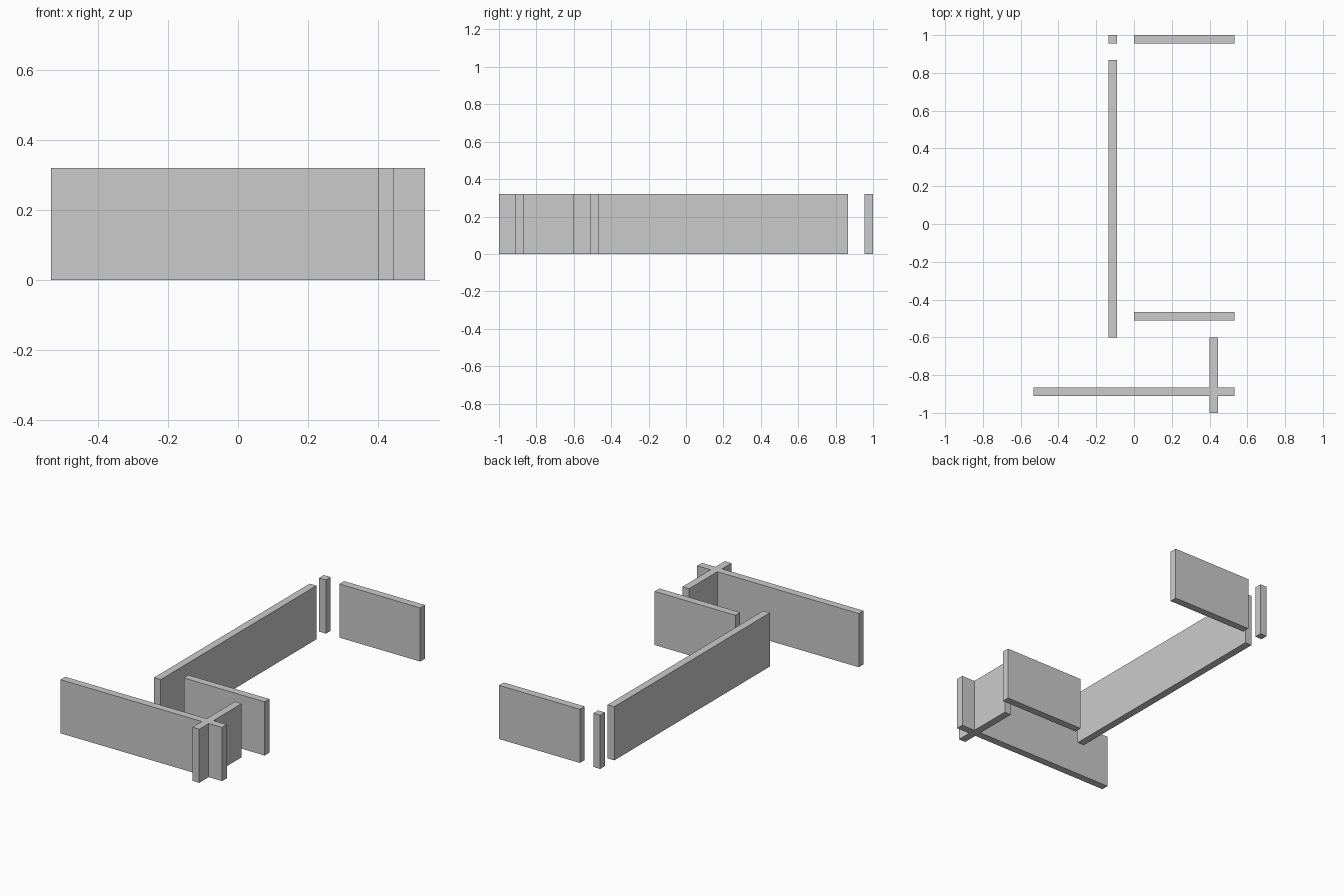
import bpy, bmesh

if "Cube" in bpy.data.objects:
    bpy.data.objects.remove(bpy.data.objects["Cube"])

H = 0.32     # wall height
T = 0.0445   # wall thickness
X = 0.533    # half width of the plan


def extrude_plan(name, outline):
    """Raise a counter-clockwise floor outline to wall height."""
    bm = bmesh.new()
    base = bm.faces.new([bm.verts.new((x, y, 0)) for x, y in outline])
    top = bmesh.ops.extrude_face_region(bm, geom=[base], use_keep_orig=True)
    for v in top["geom"]:
        if isinstance(v, bmesh.types.BMVert):
            v.co.z = H
    bmesh.ops.recalc_face_normals(bm, faces=bm.faces)
    mesh = bpy.data.meshes.new(name)
    bm.to_mesh(mesh)
    bm.free()
    obj = bpy.data.objects.new(name, mesh)
    bpy.context.collection.objects.link(obj)
    return obj


def wall(name, x0, x1, y0, y1):
    return extrude_plan(name, [(x0, y0), (x1, y0), (x1, y1), (x0, y1)])


# Back wall and the post left of the doorway
wall("back_wall", 0, X, 1 - T, 1)
wall("corner_post", -0.134, -0.134 + T, 1 - T, 1)

# Long side wall and the inner partition
wall("side_wall", -0.134, -0.134 + T, -0.60, 0.867)
wall("inner_partition", 0, X, -0.511, -0.511 + T)

# Front wall crossed by a short wall, as one cross-shaped plan
cx0, cx1 = 0.40, 0.40 + T
cy0, cy1 = -0.911, -0.911 + T
extrude_plan("front_cross_wall", [
    (-X, cy0), (cx0, cy0), (cx0, -1), (cx1, -1), (cx1, cy0), (X, cy0),
    (X, cy1), (cx1, cy1), (cx1, -0.60), (cx0, -0.60), (cx0, cy1), (-X, cy1)])
